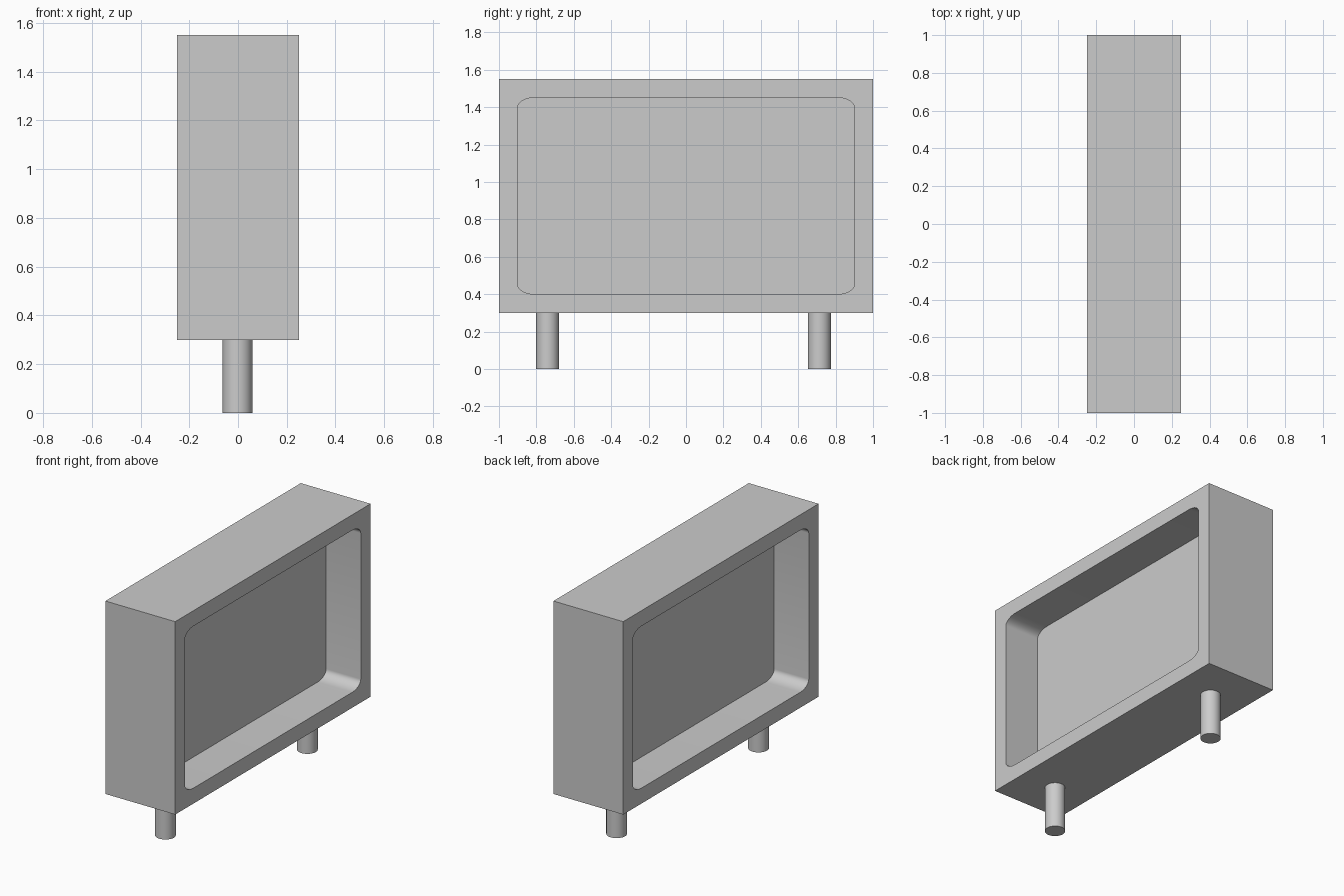
import bpy, bmesh, math

if "Cube" in bpy.data.objects:
    bpy.data.objects.remove(bpy.data.objects["Cube"])

BODY_MIN_Z, BODY_MAX_Z = 0.30, 1.55
MID_Z = (BODY_MIN_Z + BODY_MAX_Z) / 2
PANEL = 0.002          # half thickness of the middle panel


def activate(obj):
    bpy.ops.object.select_all(action='DESELECT')
    obj.select_set(True)
    bpy.context.view_layer.objects.active = obj


def smooth(obj):
    activate(obj)
    bpy.ops.object.shade_smooth_by_angle(angle=math.radians(30))


def recess_cutter(side, half_w=0.90, half_h=0.525, rw=0.09, rh=0.0525, seg=10):
    """Round-cornered prism reaching from the middle panel out past one face."""
    bm = bmesh.new()
    ring = []
    for q, (sy, sz) in enumerate(((1, 1), (-1, 1), (-1, -1), (1, -1))):
        for i in range(seg + 1):
            a = math.pi / 2 * (q + i / seg)
            ring.append(bm.verts.new((side * PANEL,
                                      sy * (half_w - rw) + rw * math.cos(a),
                                      MID_Z + sz * (half_h - rh) + rh * math.sin(a))))
    face = bm.faces.new(ring)
    out = bmesh.ops.extrude_face_region(bm, geom=[face])
    moved = [g for g in out['geom'] if isinstance(g, bmesh.types.BMVert)]
    bmesh.ops.translate(bm, verts=moved, vec=(side * 0.4, 0, 0))
    bmesh.ops.recalc_face_normals(bm, faces=bm.faces)
    mesh = bpy.data.meshes.new("recess_cutter")
    bm.to_mesh(mesh)
    bm.free()
    obj = bpy.data.objects.new("recess_cutter", mesh)
    bpy.context.collection.objects.link(obj)
    obj.hide_render = True
    return obj


# Box body
bpy.ops.mesh.primitive_cube_add(size=1, location=(0, 0, MID_Z))
body = bpy.context.object
body.name = "display_box"
body.scale = (0.5, 2.0, BODY_MAX_Z - BODY_MIN_Z)
bpy.ops.object.transform_apply(location=True, rotation=False, scale=True)

# Rounded recess on both broad faces, leaving a thin middle panel
for side in (1, -1):
    cutter = recess_cutter(side)
    mod = body.modifiers.new("recess", 'BOOLEAN')
    mod.operation = 'DIFFERENCE'
    mod.solver = 'EXACT'
    mod.object = cutter
    activate(body)
    bpy.ops.object.modifier_apply(modifier=mod.name)
    bpy.data.objects.remove(cutter)
smooth(body)

# Two round posts
for name, y in (("front_post", -0.74), ("back_post", 0.713)):
    bpy.ops.mesh.primitive_cylinder_add(vertices=32, radius=0.061, depth=BODY_MIN_Z,
                                        location=(-0.002, y, BODY_MIN_Z / 2))
    post = bpy.context.object
    post.name = name
    smooth(post)
